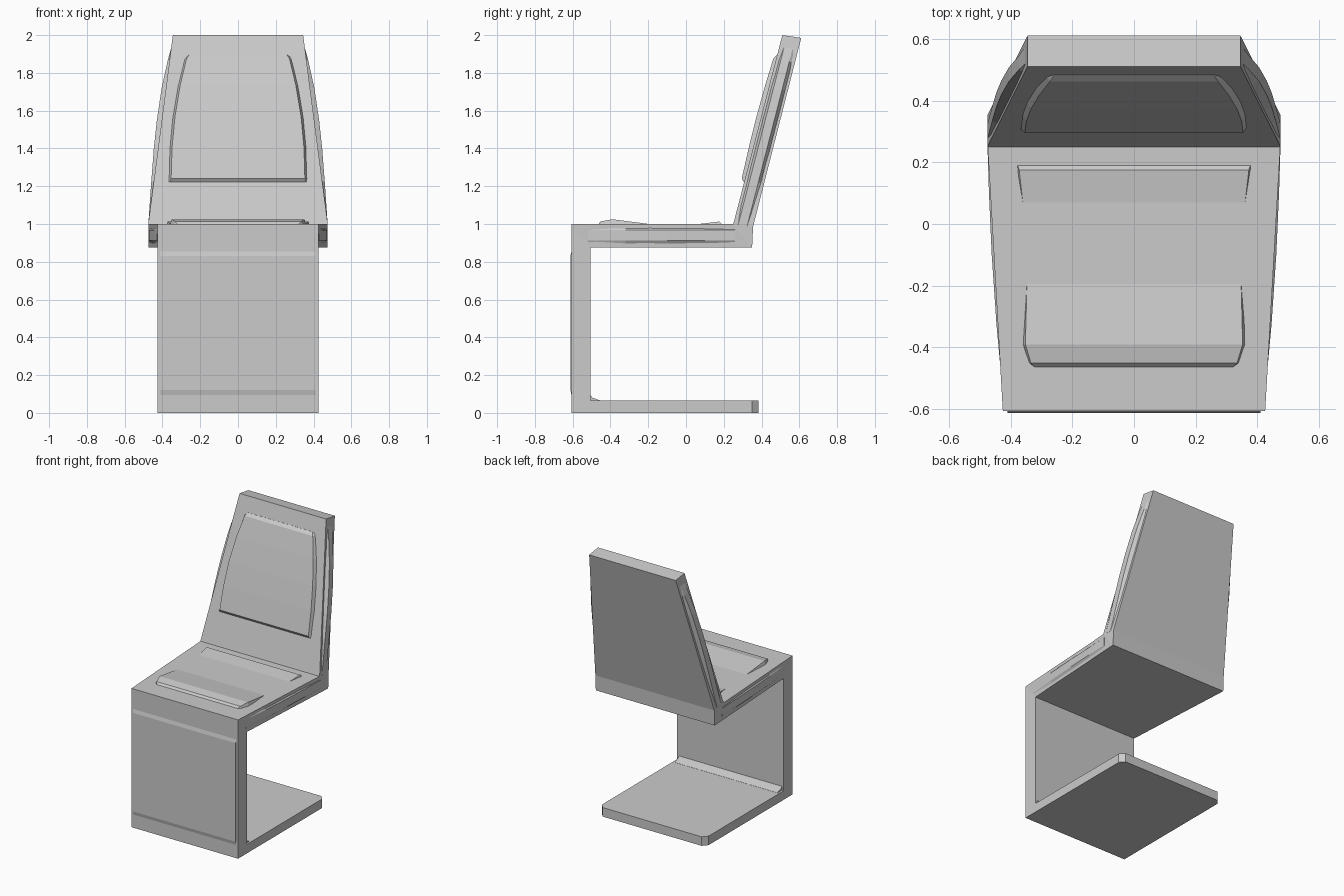
import bpy, bmesh

if "Cube" in bpy.data.objects:
    bpy.data.objects.remove(bpy.data.objects["Cube"])


def loft(name, rings):
    """Skin a chain of equal-sized point rings and cap both ends."""
    bm = bmesh.new()
    rows = [[bm.verts.new(p) for p in r] for r in rings]
    n = len(rows[0])
    for a, b in zip(rows, rows[1:]):
        for i in range(n):
            j = (i + 1) % n
            bm.faces.new((a[i], a[j], b[j], b[i]))
    bm.faces.new(rows[0])
    bm.faces.new(rows[-1][::-1])
    bmesh.ops.recalc_face_normals(bm, faces=bm.faces)
    me = bpy.data.meshes.new(name)
    bm.to_mesh(me)
    bm.free()
    ob = bpy.data.objects.new(name, me)
    bpy.context.collection.objects.link(ob)
    return ob


def slab(wa, a, wb, b):
    """Symmetric ring: half width wa at (y, z) point a, wb at point b."""
    return [(-wa, *a), (wa, *a), (wb, *b), (-wb, *b)]


def mix(a, b, f):
    return tuple(p + (q - p) * f for p, q in zip(a, b))


# Continuous frame: base, front panel, seat and back (outer point, inner point, half width)
path = [
    ((.385, 0), (.385, .065), .395),
    ((.35, 0), (.35, .065), .425),
    ((-.606, 0), (-.505, .065), .425),
    ((-.606, 1), (-.505, .875), .425),
    ((.25, 1), (.35, .875), .474),
    ((.253, 1.01), (.355, .985), .474),
    ((.51, 2), (.61, 1.985), .345),
]
loft("chair_frame", [slab(w, o, w, i) for o, i, w in path])

# Thin raised panel on the front
loft("front_panel", [slab(.41, (y, z), .41, (-.6, z)) for y, z in
                     [(-.606, .095), (-.612, .12), (-.612, .83), (-.606, .855)]])

# Fillet where the base meets the front panel
loft("base_fillet", [[(x, -.51, .06), (x, -.51, .10), (x, -.495, .08), (x, -.455, .066), (x, -.455, .06)]
                     for x in (-.41, .41)])

# Seat cushion: dips under the seat surface in the middle
seat = [(-.463, .34, 1.0), (-.45, .352, 1.014), (-.39, .37, 1.025), (-.195, .365, 1.0),
        (-.05, .37, .985), (.07, .378, 1.0), (.175, .39, 1.013), (.19, .395, 1.0)]
loft("seat_cushion", [slab(w - .018, (y, z), w, (y, .96)) for y, w, z in seat])


# Back cushion: raised pad following the back's front surface
def on_back(t, lift):
    return (.25 + .26 * t - .968 * lift, 1 + t + .252 * lift)


pad = [(.222, .376, .002), (.236, .370, .017), (.40, .365, .022), (.56, .35, .024),
       (.73, .322, .021), (.872, .288, .015), (.895, .275, .002)]
loft("back_cushion", [slab(w - .016, on_back(t, h), w, on_back(t, -.01)) for t, w, h in pad])

# Bulging side strips on the back and the seat
back_side = [(0, .475), (.23, .459), (.4, .446), (.55, .43), (.72, .405), (.87, .372), (.95, .350)]
seat_side = [(-.52, .428), (-.32, .446), (-.1, .461), (.1, .47), (.26, .475)]


def strip_ring(s, x_in, x_out, a, b):
    return [(s * x_in, *mix(a, b, .08)), (s * x_out, *mix(a, b, .25)),
            (s * x_out, *mix(a, b, .7)), (s * x_in, *mix(a, b, .92))]


for side, s in (("left", -1), ("right", 1)):
    loft(side + "_back_strip", [
        strip_ring(s, .465 - .13 * t, x, (.25 + .26 * t, 1 + t), (.355 + .255 * t, .985 + t))
        for t, x in back_side])
    loft(side + "_seat_strip", [
        strip_ring(s, .445 + .05 * y, x, (y, 1), (y, .875)) for y, x in seat_side])
